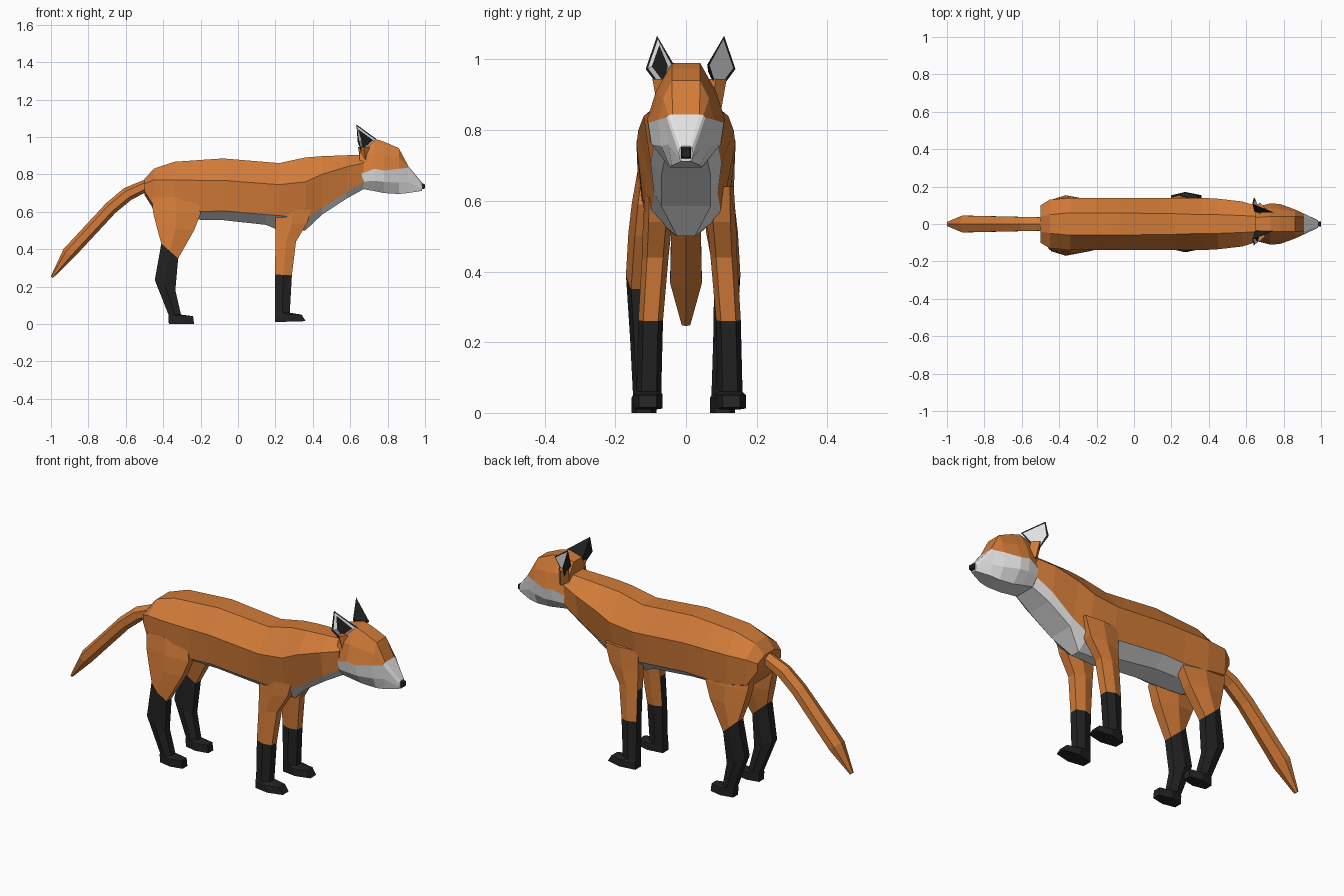
import bpy, bmesh, math
from mathutils import Vector

if "Cube" in bpy.data.objects:
    bpy.data.objects.remove(bpy.data.objects["Cube"])


def material(name, rgb):
    m = bpy.data.materials.new(name)
    m.diffuse_color = (*rgb, 1)
    m.use_nodes = True
    m.node_tree.nodes["Principled BSDF"].inputs["Base Color"].default_value = m.diffuse_color
    return m


ORANGE = material("orange fur", (0.65, 0.20, 0.04))
WHITE = material("white fur", (0.77, 0.77, 0.77))
BLACK = material("black fur", (0.016, 0.016, 0.016))


def finish(name, bm, mats):
    bmesh.ops.recalc_face_normals(bm, faces=bm.faces)
    me = bpy.data.meshes.new(name)
    bm.to_mesh(me)
    bm.free()
    for m in mats:
        me.materials.append(m)
    ob = bpy.data.objects.new(name, me)
    bpy.context.collection.objects.link(ob)
    return ob


def loft(name, rings, mats, rule=lambda i, j: 0):
    """Skin closed rings; rule(ring, side) gives the material index."""
    bm = bmesh.new()
    vs = [[bm.verts.new(p) for p in r] for r in rings]
    n = len(rings[0])
    for i in range(len(rings) - 1):
        for j in range(n):
            k = (j + 1) % n
            f = bm.faces.new((vs[i][j], vs[i][k], vs[i + 1][k], vs[i + 1][j]))
            f.material_index = rule(i, j)
    for end, i in ((vs[0], 0), (vs[-1], len(rings) - 2)):
        bm.faces.new(end).material_index = rule(i, 0)
    return finish(name, bm, mats)


def section(x, half):
    """Mirror a half profile of (width, z), top to bottom, into a ring."""
    return ([Vector((x, w, z)) for w, z in half]
            + [Vector((x, -w, z)) for w, z in reversed(half)])


# Body: octagonal sections, white belly and chest
body = [
    (-.50, (.04, .775), (.10, .75), (.10, .71), (.04, .69)),
    (-.45, (.05, .83), (.13, .77), (.125, .63), (.05, .61)),
    (-.34, (.06, .867), (.14, .77), (.135, .61), (.06, .565)),
    (-.20, (.06, .877), (.14, .768), (.125, .60), (.06, .557)),
    (-.08, (.06, .885), (.14, .768), (.125, .605), (.06, .555)),
    (.15, (.055, .866), (.14, .75), (.12, .585), (.05, .53)),
    (.22, (.055, .86), (.14, .745), (.12, .58), (.03, .50)),
    (.36, (.05, .89), (.14, .76), (.10, .56), (.025, .50)),
    (.45, (.05, .897), (.135, .80), (.09, .62), (.07, .585)),
    (.58, (.045, .902), (.12, .84), (.10, .705), (.07, .67)),
    (.67, (.04, .905), (.092, .86), (.09, .76), (.06, .72)),
]
loft("body", [section(b[0], b[1:]) for b in body], [ORANGE, WHITE],
     lambda i, j: int(i >= 2 and j in (2, 3, 4)))

# Head: white muzzle and cheeks
head = [
    (.65, (.035, .97), (.07, .91), (.09, .80), (.085, .76), (.06, .725)),
    (.73, (.04, .99), (.085, .91), (.11, .83), (.10, .765), (.055, .71)),
    (.78, (.04, .975), (.08, .90), (.107, .82), (.098, .76), (.05, .70)),
    (.86, (.04, .94), (.065, .89), (.078, .83), (.07, .755), (.045, .695)),
    (.91, (.038, .845), (.05, .842), (.055, .835), (.05, .76), (.04, .70)),
    (.985, (.013, .755), (.017, .75), (.02, .735), (.018, .72), (.012, .712)),
]
loft("head", [section(h[0], h[1:]) for h in head], [ORANGE, WHITE],
     lambda i, j: int(i >= 4 or 2 <= j <= 6))

# Nose
loft("nose", [section(.975, ((.015, .757), (.015, .718))),
              section(1.0, ((.012, .746), (.012, .724)))], [BLACK])

# Tail: six-sided, tapered to the tip
tail = [(-.46, .755, .03, .035), (-.59, .695, .037, .038),
        (-.68, .62, .036, .04), (-.905, .378, .036, .045), (-.995, .25, .007, .012)]
rings = []
for i, (x, z, r, ry) in enumerate(tail):
    a, b = tail[max(i - 1, 0)], tail[min(i + 1, len(tail) - 1)]
    d = Vector((b[0] - a[0], 0, b[1] - a[1])).normalized()
    up = Vector((-d.z, 0, d.x))
    ring = []
    for k in range(6):
        t = math.radians(60 * k + 30)
        ring.append(Vector((x, 0, z)) + up * r * math.sin(t)
                    + Vector((0, ry * 1.15 * math.cos(t), 0)))
    rings.append(ring)
loft("tail", rings, [ORANGE])


def leg(name, rows, side, shift, rule):
    """Hexagonal leg; rows are back x, z, front x, z, inner y, outer y."""
    rings = []
    for xb, zb, xf, zf, y0, y1 in rows:
        a, b = y0 + .2 * (y1 - y0), y1 - .2 * (y1 - y0)
        xm, zm = (xb + xf) / 2, (zb + zf) / 2
        pts = [(xb, a, zb), (xm, y0, zm), (xf, a, zf),
               (xf, b, zf), (xm, y1, zm), (xb, b, zb)]
        rings.append([Vector((x, side * y + shift, z)) for x, y, z in pts])
    loft(name, rings, [ORANGE, BLACK], rule)


front = [
    (.20, .64, .40, .64, .07, .125),
    (.20, .52, .37, .54, .05, .132),
    (.20, .43, .31, .44, .06, .135),
    (.198, .265, .288, .26, .075, .145),
    (.197, .06, .277, .06, .08, .15),
    (.197, .05, .34, .05, .076, .16),
    (.197, .01, .362, .015, .076, .16),
]
hind = [
    (-.46, .68, -.22, .68, .06, .13),
    (-.455, .60, -.20, .59, .06, .145),
    (-.435, .52, -.235, .50, .065, .155),
    (-.41, .43, -.32, .35, .088, .162),
    (-.445, .235, -.335, .18, .085, .15),
    (-.372, .05, -.305, .05, .08, .142),
    (-.372, .042, -.24, .042, .076, .146),
    (-.37, 0, -.235, 0, .076, .146),
]

for side, tag in ((-1, "near"), (1, "far")):
    # Legs with black stockings and feet
    leg("front_leg_" + tag, front, side, .01,
        lambda i, j: int(i >= 3 or (i == 2 and j == 5)))
    leg("hind_leg_" + tag, hind, side, -.008, lambda i, j: int(i >= 3))

    # Ear: black kite with a white inset, dark spot on the near one
    bm = bmesh.new()
    pts = [(.633, .095, 1.067), (.64, .127, .973), (.665, .077, .905),
           (.745, .047, .985), (.645, .05, .965)]
    v = [bm.verts.new((x, side * y + .013, z)) for x, y, z in pts]
    face = bm.faces.new(v[:4])
    for i in range(4):
        bm.faces.new((v[(i + 1) % 4], v[i], v[4]))
    bmesh.ops.recalc_face_normals(bm, faces=bm.faces)
    bmesh.ops.inset_individual(bm, faces=[face], thickness=.011)
    face.material_index = 1
    if side < 0:
        bmesh.ops.inset_individual(bm, faces=[face], thickness=.018)
        face.material_index = 0
    finish("ear_" + tag, bm, [BLACK, WHITE])

    # Orange stump under the ear
    loft("ear_base_" + tag,
         [[Vector((x + dx * w, side * (y + dy * w) + .01, z))
           for dx, dy in ((-1, 0), (0, -1), (1, 0), (0, 1))]
          for x, y, z, w in ((.685, .06, .86, .03), (.672, .075, .945, .03))],
         [ORANGE])
